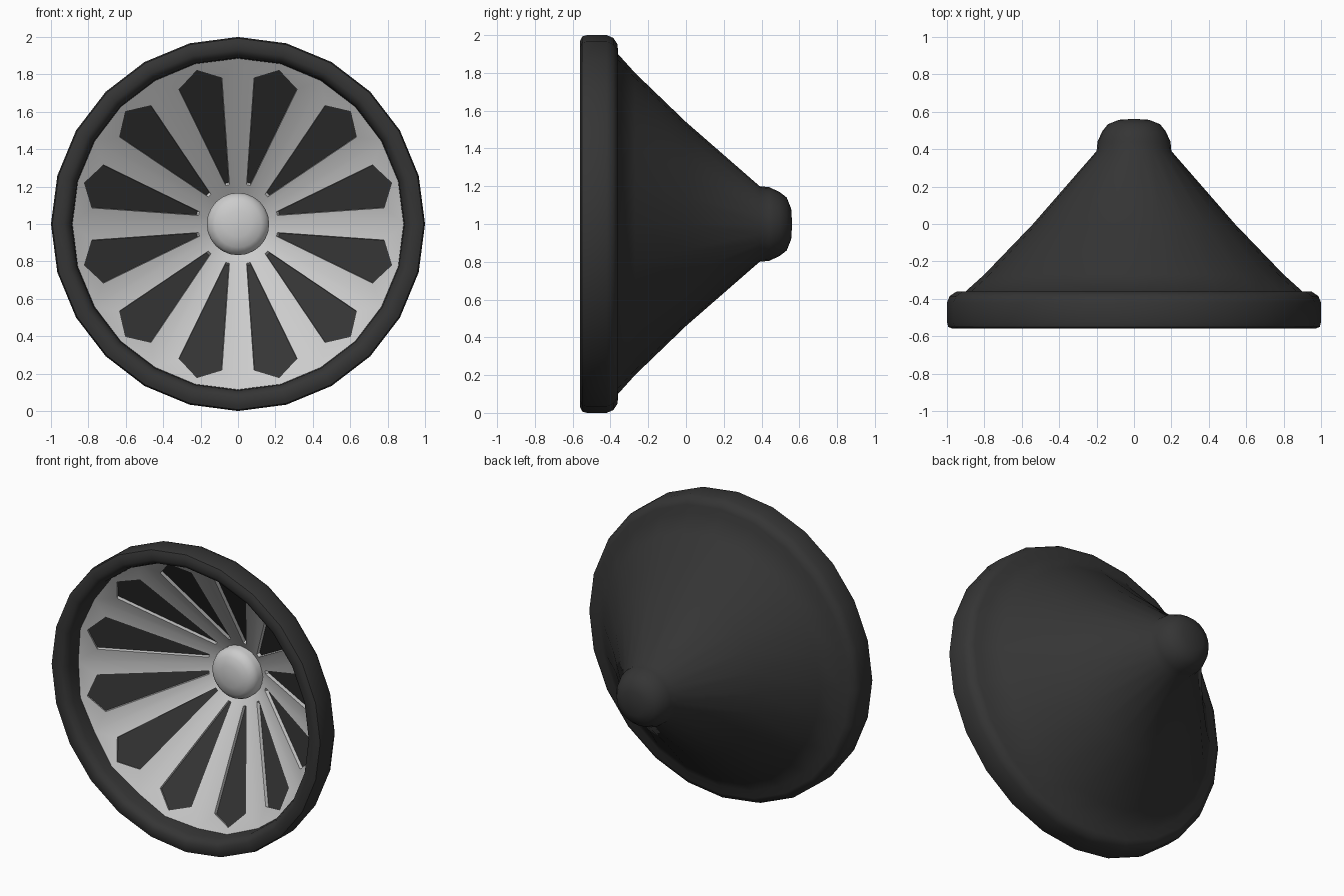
import bpy, bmesh, math

if "Cube" in bpy.data.objects:
    bpy.data.objects.remove(bpy.data.objects["Cube"])

SEG = 24
dark = bpy.data.materials.new("dark_rubber")
dark.diffuse_color = (0.035, 0.035, 0.035, 1)
dark.use_nodes = True
dark.node_tree.nodes["Principled BSDF"].inputs["Base Color"].default_value = dark.diffuse_color
light = bpy.data.materials.new("light_metal")
light.diffuse_color = (0.8, 0.8, 0.8, 1)
light.use_nodes = True
light.node_tree.nodes["Principled BSDF"].inputs["Base Color"].default_value = light.diffuse_color


def finish(bm, name, mats, angle, face_front=False):
    bmesh.ops.remove_doubles(bm, verts=bm.verts, dist=1e-4)
    bmesh.ops.recalc_face_normals(bm, faces=bm.faces)
    bm.normal_update()
    if face_front and sum(f.normal.y * f.calc_area() for f in bm.faces) > 0:
        bmesh.ops.reverse_faces(bm, faces=bm.faces)
    me = bpy.data.meshes.new(name)
    bm.to_mesh(me)
    bm.free()
    for m in mats:
        me.materials.append(m)
    ob = bpy.data.objects.new(name, me)
    ob.location.z = 1.0
    bpy.context.collection.objects.link(ob)
    bpy.ops.object.select_all(action='DESELECT')
    ob.select_set(True)
    bpy.context.view_layer.objects.active = ob
    bpy.ops.object.shade_smooth_by_angle(angle=math.radians(angle))
    return ob


def lathe(name, profile, mat, angle=50, face_front=False):
    """Spin a (radius, y) profile around the y axis."""
    bm = bmesh.new()
    vs = [bm.verts.new((r, y, 0)) for r, y in profile]
    es = [bm.edges.new(p) for p in zip(vs, vs[1:])]
    bmesh.ops.spin(bm, geom=vs + es, cent=(0, 0, 0), axis=(0, 1, 0),
                   angle=2 * math.pi, steps=SEG, use_duplicate=False)
    bmesh.ops.remove_doubles(bm, verts=bm.verts, dist=1e-4)
    return finish(bm, name, [mat], angle, face_front)


# Rim, rear cone and rear hub as one dark shell
lathe("rim_and_back_cone", [
    (0.885, -0.42), (0.89, -0.51), (0.905, -0.545), (0.93, -0.56),
    (0.97, -0.56), (0.993, -0.55), (1.0, -0.525), (1.0, -0.42),
    (0.985, -0.385), (0.95, -0.362), (0.9, -0.36), (0.8, -0.27),
    (0.54, 0.0), (0.2, 0.39), (0.195, 0.44), (0.17, 0.495),
    (0.14, 0.533), (0.08, 0.557), (0.0, 0.562)], dark)

# Front hub cap
lathe("hub_cap", [(0.165, 0.06), (0.167, -0.02), (0.155, -0.05),
                  (0.125, -0.073), (0.07, -0.088), (0.0, -0.092)],
      light, 60, True)

# Spoked dish: twelve sectors, each with a recessed dark panel
SLOPE, Y0, RECESS = 0.646, 0.13, 0.022
norm = math.hypot(1, SLOPE)
c15, s15 = math.cos(math.pi / 12), math.sin(math.pi / 12)
window = [(0.215, -0.01), (0.776, -0.119), (0.85, 0), (0.776, 0.119), (0.215, 0.01)]
bm = bmesh.new()
for k in range(12):
    a = math.radians(15 + 30 * k)

    def vert(u, w, depth=0.0):
        y = Y0 - SLOPE * u + depth / norm
        u += depth * SLOPE / norm
        return bm.verts.new((u * math.cos(a) - w * math.sin(a), y,
                             u * math.sin(a) + w * math.cos(a)))

    o1, o2, o3 = (vert(*p) for p in [(0.89 * c15, -0.89 * s15), (0.89, 0), (0.89 * c15, 0.89 * s15)])
    i1, i2, i3 = (vert(*p) for p in [(0.155 * c15, -0.155 * s15), (0.155, 0), (0.155 * c15, 0.155 * s15)])
    top = [vert(*p) for p in window]
    low = [vert(*p, RECESS) for p in window]
    t1, c1, tip, c2, t2 = top
    for f in [(i1, o1, c1, t1), (o1, o2, tip, c1), (o2, o3, c2, tip),
              (o3, i3, t2, c2), (i3, i2, i1, t1, t2)]:
        bm.faces.new(f)
    for j in range(5):
        n = (j + 1) % 5
        bm.faces.new((top[j], top[n], low[n], low[j]))
    bm.faces.new(low).material_index = 1
finish(bm, "spoked_dish", [light, dark], 40, True)
